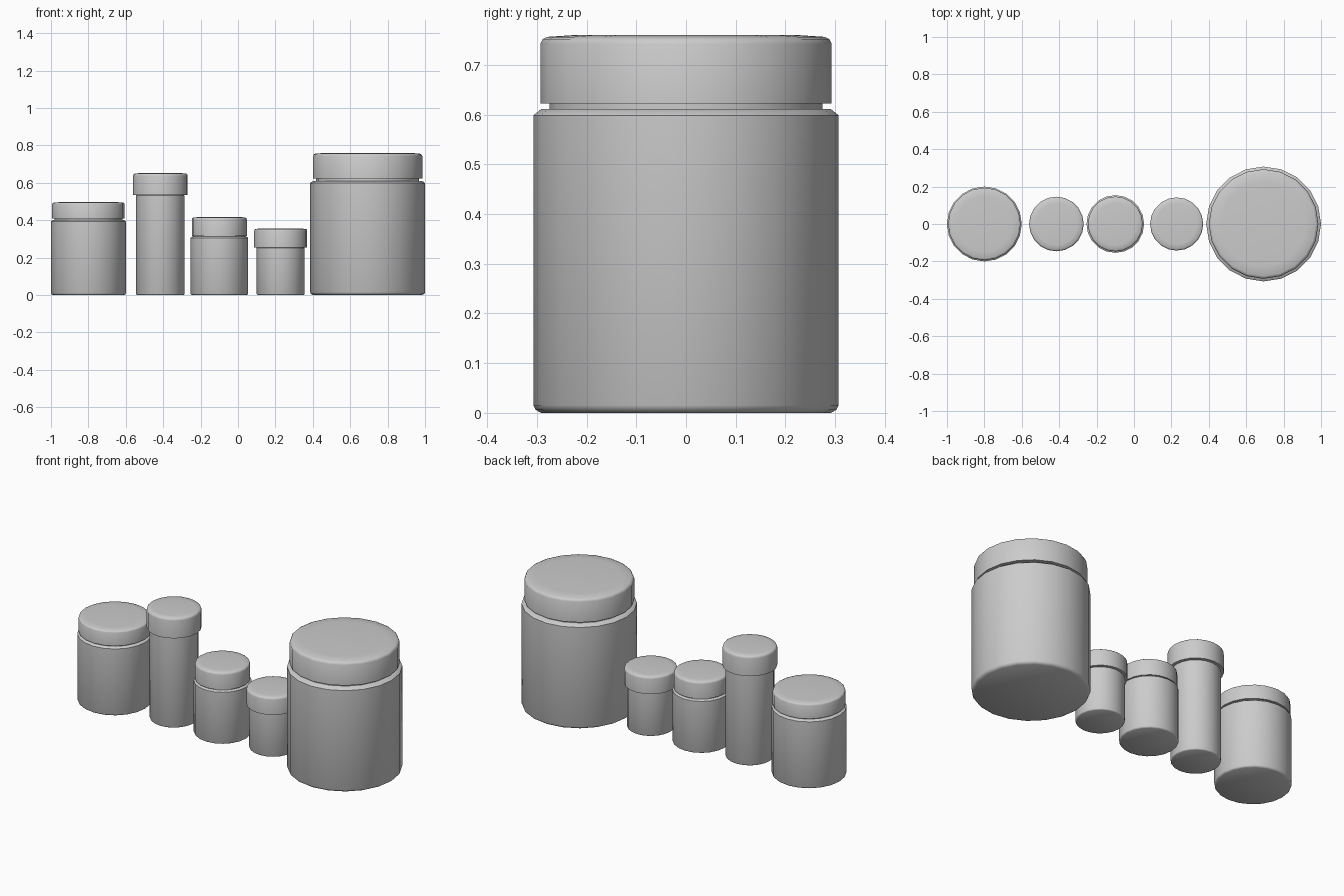
import bpy, bmesh, math

if "Cube" in bpy.data.objects:
    bpy.data.objects.remove(bpy.data.objects["Cube"])

SIDES = 20


def lathe(name, x, profile):
    """Revolve (radius, z) points about a vertical axis and cap both ends."""
    bm = bmesh.new()
    rings = []
    for r, z in profile:
        rings.append([bm.verts.new((r * math.cos(a), r * math.sin(a), z))
                      for a in (2 * math.pi * i / SIDES for i in range(SIDES))])
    for low, high in zip(rings, rings[1:]):
        for i in range(SIDES):
            j = (i + 1) % SIDES
            bm.faces.new((low[i], low[j], high[j], high[i]))
    bm.faces.new(rings[0][::-1])
    bm.faces.new(rings[-1])
    mesh = bpy.data.meshes.new(name)
    bm.to_mesh(mesh)
    bm.free()
    obj = bpy.data.objects.new(name, mesh)
    obj.location.x = x
    bpy.context.collection.objects.link(obj)
    bpy.ops.object.select_all(action='DESELECT')
    obj.select_set(True)
    bpy.context.view_layer.objects.active = obj
    bpy.ops.object.shade_smooth_by_angle(angle=math.radians(50))


def jar(name, x, body_r, shoulder, neck_r, lid_r, lid_z, top):
    c = 0.05 * body_r
    # Body with chamfered base and shoulder, and a neck running up to the lid
    lathe(name + "_body", x, [
        (body_r - c, 0), (body_r - 0.3 * c, 0.4 * c), (body_r, c),
        (body_r, shoulder - 0.8 * c), (body_r - c, shoulder),
        (neck_r, shoulder), (neck_r, lid_z + 0.01)])
    # Lid with a softly rounded top rim
    h = top - lid_z
    lathe(name + "_lid", x, [
        (lid_r, lid_z), (lid_r, top - 0.13 * h), (lid_r * 0.985, top - 0.06 * h),
        (lid_r * 0.95, top - 0.025 * h), (lid_r * 0.77, top)])


# name, x, body radius, shoulder height, neck radius, lid radius, lid base, top
jar("medium_jar", -0.80, 0.20, 0.402, 0.182, 0.194, 0.409, 0.497)
jar("tall_jar", -0.415, 0.13, 0.537, 0.115, 0.146, 0.534, 0.652)
jar("small_jar", -0.10, 0.154, 0.312, 0.14, 0.147, 0.317, 0.417)
jar("tiny_jar", 0.228, 0.128, 0.258, 0.115, 0.142, 0.255, 0.356)
jar("large_jar", 0.693, 0.307, 0.611, 0.275, 0.293, 0.622, 0.76)
